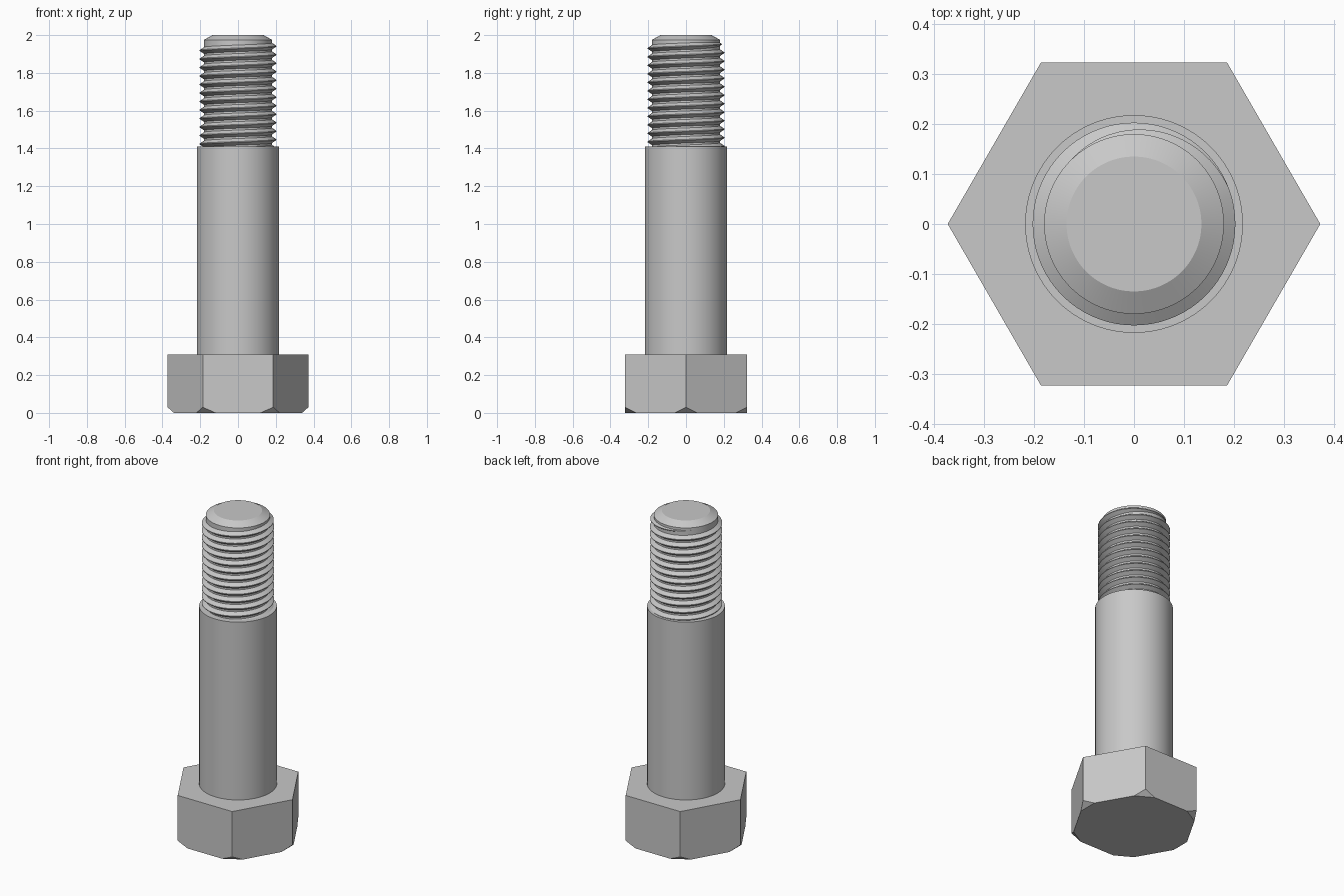
import bpy, bmesh
from math import cos, sin, pi, radians
from mathutils import Vector

cube = bpy.data.objects.get("Cube")
if cube:
    bpy.data.objects.remove(cube, do_unlink=True)

# Single bare metal colour
steel = bpy.data.materials.new("grey steel")
GREY = (0.58, 0.58, 0.58, 1)
steel.diffuse_color = GREY
steel.use_nodes = True
steel.node_tree.nodes["Principled BSDF"].inputs["Base Color"].default_value = GREY


def add_object(name, bm, smooth=True):
    bmesh.ops.recalc_face_normals(bm, faces=bm.faces)
    mesh = bpy.data.meshes.new(name)
    bm.to_mesh(mesh)
    bm.free()
    mesh.materials.append(steel)
    obj = bpy.data.objects.new(name, mesh)
    bpy.context.collection.objects.link(obj)
    if smooth:
        bpy.ops.object.select_all(action="DESELECT")
        obj.select_set(True)
        bpy.context.view_layer.objects.active = obj
        bpy.ops.object.shade_smooth_by_angle(angle=radians(25))
    return obj


def lathe(name, profile, sides=96):
    """Stack rings of (radius, height) and cap both ends."""
    bm = bmesh.new()
    rings = [[bm.verts.new((r * cos(2 * pi * i / sides), r * sin(2 * pi * i / sides), z))
              for i in range(sides)] for r, z in profile]
    for low, high in zip(rings, rings[1:]):
        for i in range(sides):
            j = (i + 1) % sides
            bm.faces.new((low[i], low[j], high[j], high[i]))
    bm.faces.new(rings[0])
    bm.faces.new(rings[-1])
    return add_object(name, bm)


# Hexagonal head, with each lower corner sliced off at a slant
HEAD_R, HEAD_H = 0.373, 0.31
bm = bmesh.new()
base = [bm.verts.new((HEAD_R * cos(k * pi / 3), HEAD_R * sin(k * pi / 3), 0)) for k in range(6)]
prism = bmesh.ops.extrude_face_region(bm, geom=[bm.faces.new(base)])
bmesh.ops.translate(bm, vec=(0, 0, HEAD_H),
                    verts=[v for v in prism["geom"] if isinstance(v, bmesh.types.BMVert)])
for k in range(6):
    out = Vector((cos(k * pi / 3), sin(k * pi / 3), 0))
    cut = bmesh.ops.bisect_plane(
        bm, geom=bm.verts[:] + bm.edges[:] + bm.faces[:],
        plane_co=out * HEAD_R + Vector((0, 0, 0.03)),
        plane_no=out * 0.03 - Vector((0, 0, 0.034)), clear_outer=True)
    rim = [e for e in cut["geom_cut"] if isinstance(e, bmesh.types.BMEdge)]
    bmesh.ops.holes_fill(bm, edges=rim, sides=0)
add_object("hex_head", bm, smooth=False)

# Plain shank and the thinner core with a chamfered tip
lathe("shank", [(0.218, HEAD_H - 0.01), (0.218, 1.41)])
lathe("thread_core", [(0.18, 1.38), (0.18, 1.975), (0.135, 2.0)])

# Right-handed V thread that fades into the core at the top
PITCH, CREST, ROOT, STEPS = 0.045, 0.203, 0.178, 72
TOP_ANGLE, TOP_Z, TURNS, FADE = radians(135), 1.958, 13, radians(115)
bm = bmesh.new()
previous = None
for i in range(TURNS * STEPS + 1):
    back = 2 * pi * i / STEPS
    angle = TOP_ANGLE - back
    z = TOP_Z - PITCH * back / (2 * pi)
    grow = min(1, back / FADE)
    crest = ROOT + 0.002 + (CREST - ROOT - 0.002) * grow
    half = 0.019 * (0.15 + 0.85 * grow)
    section = [bm.verts.new((r * cos(angle), r * sin(angle), z + dz))
               for r, dz in ((ROOT, -half), (crest, -0.002), (crest, 0.002), (ROOT, half))]
    if previous:
        for a in range(4):
            b = (a + 1) % 4
            bm.faces.new((previous[a], previous[b], section[b], section[a]))
    else:
        bm.faces.new(section)
    previous = section
bm.faces.new(previous)
add_object("screw_thread", bm)
